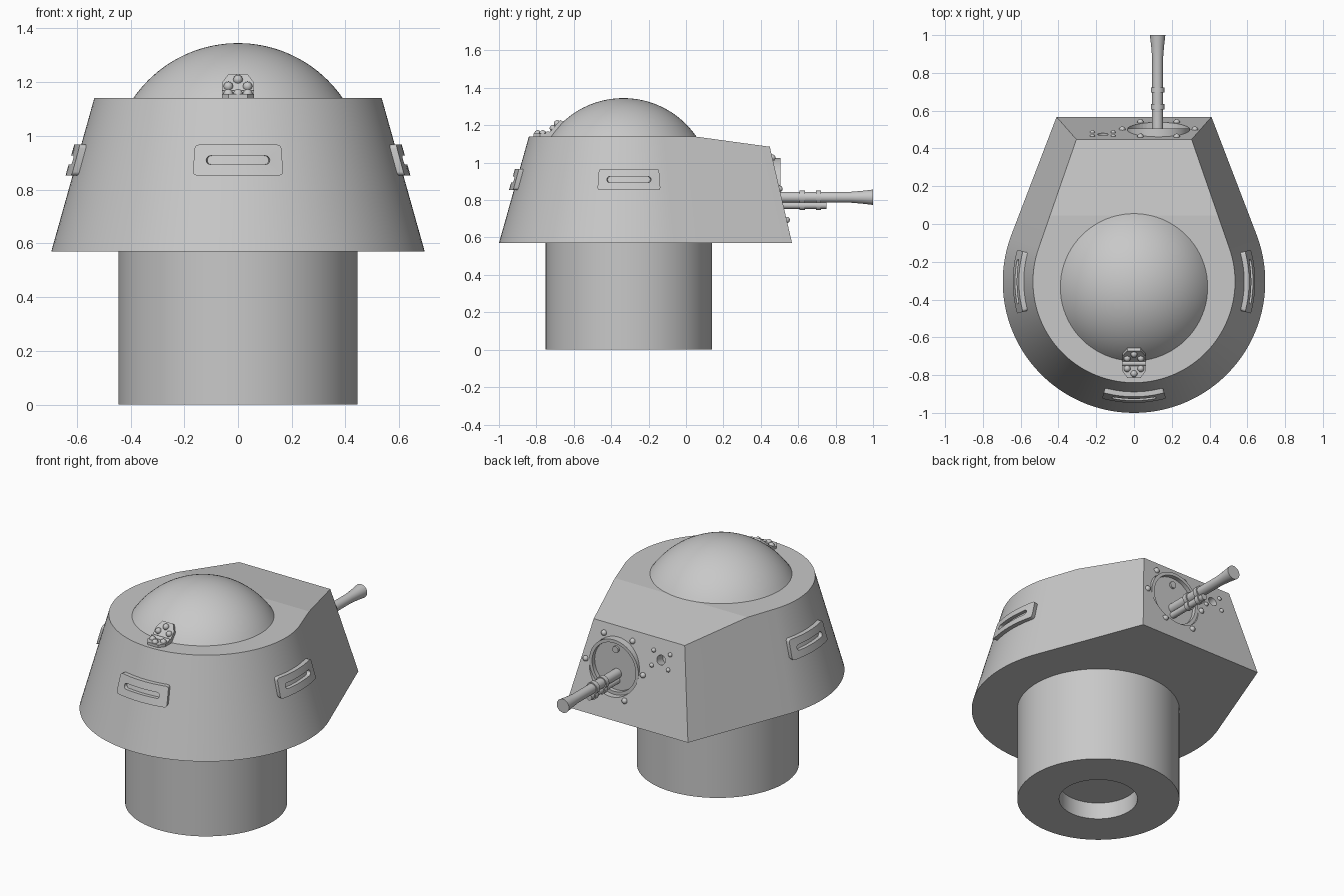
import bpy, bmesh, math
from mathutils import Vector, Matrix

cube = bpy.data.objects.get("Cube")
if cube:
    bpy.data.objects.remove(cube, do_unlink=True)

steel = bpy.data.materials.new("armour_grey")
steel.use_nodes = True
GREY = (0.58, 0.58, 0.58, 1)
steel.diffuse_color = GREY
steel.node_tree.nodes["Principled BSDF"].inputs["Base Color"].default_value = GREY

CY = -0.305                      # centre of the round rear part
Z0, Z1 = 0.57, 1.14              # hull floor and roof
R0, R1 = 0.695, 0.535            # hull radius at floor and roof


def smooth(ob, angle=35):
    bpy.ops.object.select_all(action='DESELECT')
    ob.select_set(True)
    bpy.context.view_layer.objects.active = ob
    bpy.ops.object.shade_smooth_by_angle(angle=math.radians(angle))


def make(name, bm, angle=35):
    bmesh.ops.remove_doubles(bm, verts=bm.verts, dist=1e-5)
    bmesh.ops.recalc_face_normals(bm, faces=bm.faces)
    me = bpy.data.meshes.new(name)
    bm.to_mesh(me)
    bm.free()
    me.materials.append(steel)
    ob = bpy.data.objects.new(name, me)
    bpy.context.collection.objects.link(ob)
    smooth(ob, angle)
    return ob


def strip(bm, a, b):
    """Quads between two closed vertex loops."""
    for i in range(len(a)):
        j = (i + 1) % len(a)
        bm.faces.new((a[i], a[j], b[j], b[i]))


def lathe(name, profile, pos, axis=(0, 0, 1), segs=32):
    """Spin (radius, height) points about an axis."""
    m = Matrix.Translation(pos) @ Vector(axis).to_track_quat('Z', 'Y').to_matrix().to_4x4()
    bm = bmesh.new()
    rings = []
    for r, h in profile:
        turn = [2 * math.pi * i / segs for i in range(segs)]
        rings.append([bm.verts.new(m @ Vector((r * math.cos(t), r * math.sin(t), h))) for t in turn])
    for a, b in zip(rings, rings[1:]):
        strip(bm, a, b)
    return make(name, bm)


def rod(name, r, length, pos, axis=(0, 1, 0), segs=32):
    return lathe(name, [(0, 0), (r, 0), (r, length), (0, length)], pos, axis, segs)


def rivet(name, pos, axis, r=0.017):
    arc = [(r * math.cos(a * math.pi / 8), r * math.sin(a * math.pi / 8)) for a in range(5)]
    lathe(name, [(r, -0.01)] + arc, pos, axis, 12)


# Base column with a shallow round socket underneath
lathe("base_column", [(0, 0.1), (0.215, 0.1), (0.215, 0), (0.445, 0), (0.445, Z0), (0, Z0)],
      (0, CY, 0), segs=96)


# Hull: round rear with tangent sides running to a sloped front plate
def outline(r, corner, z, corner_z):
    steps = 72
    arc = []
    for i in range(steps + 1):
        a = math.radians(20 - 220 * i / steps)
        arc.append(Vector((r * math.cos(a), CY + r * math.sin(a), z)))
    tip = Vector((corner[0], corner[1], z))
    knee = arc[0].lerp(tip, 0.295)
    tip.z = corner_z
    flip = Vector((-1, 1, 1))
    return [tip, knee] + arc + [knee * flip, tip * flip]


bm = bmesh.new()
low = [bm.verts.new(p) for p in outline(R0, (0.41, 0.567), Z0, Z0)]
top = [bm.verts.new(p) for p in outline(R1, (0.305, 0.448), Z1, 1.085)]
strip(bm, low, top)
bm.faces.new(low)
bm.faces.new(top[1:-1])
bm.faces.new((top[0], top[1], top[-2], top[-1]))
hull = make("hull", bm)

# Frame of the front plate
SLOPE = Vector((0, -0.119, 0.515)).normalized()
OUT = Vector((0, SLOPE.z, -SLOPE.y))


def on_plate(x, z):
    return Vector((x, 0.567 - 0.231 * (z - Z0), z))


# Openings for the gun mount and the sight
GX, GZ = 0.13, 0.86
hole = on_plate(-0.165, 0.97)
cutters = [rod("mount_cutter", 0.166, 0.3, (GX, 0.44, GZ), segs=48),
           rod("sight_cutter", 0.028, 0.15, hole - OUT * 0.06, OUT)]
for c in cutters:
    c.hide_render = True
    mod = hull.modifiers.new("cut", 'BOOLEAN')
    mod.object = c
    mod.solver = 'EXACT'
    smooth(hull)
    bpy.ops.object.modifier_apply(modifier=mod.name)
    bpy.data.objects.remove(c, do_unlink=True)
smooth(hull, 5.5)

# Roof dome
DR, DH = 0.39, 0.205
BALL = (DR * DR + DH * DH) / (2 * DH)
tilt = math.asin(DR / BALL)
cap = [(BALL * math.sin(tilt * i / 20), BALL * math.cos(tilt * i / 20) - BALL + DH)
       for i in range(21)]
lathe("roof_dome", cap, (0, -0.335, Z1), segs=80)

# Gun mount: upright ring with a recessed disc
lathe("mount_ring", [(0.146, 0), (0.146, 0.06), (0.165, 0.06), (0.165, 0)],
      (GX, 0.445, GZ), (0, 1, 0), 48)
rod("mount_disc", 0.15, 0.035, (GX, 0.445, GZ), segs=48)
rod("mount_sight", 0.02, 0.012, (GX, 0.48, GZ + 0.1), segs=16)

# Gun: flared barrel, lower tube and two clamps
lathe("gun_barrel", [(0, 0), (0.029, 0), (0.029, 0.4), (0.034, 0.46), (0.041, 0.52), (0, 0.52)],
      (0.125, 0.48, 0.815), (0, 1, 0))
rod("gun_lower_tube", 0.019, 0.27, (0.125, 0.48, 0.772), segs=20)
for y in (0.607, 0.695):
    rod("barrel_clamp", 0.036, 0.028, (0.125, y, 0.815))
    rod("tube_clamp", 0.026, 0.028, (0.125, y, 0.772), segs=20)

# Rivets round the mount and the sight opening
for i in range(6):
    a = math.radians(60 * i)
    rivet("mount_rivet", on_plate(GX + 0.192 * math.cos(a), GZ + 0.192 * math.sin(a)), OUT)
for sx in (-1, 1):
    for sz in (-1, 1):
        rivet("sight_rivet", on_plate(hole.x + 0.055 * sx, hole.z + 0.042 * sz), OUT, 0.013)


# Vision slots: plates bent round the hull with a rounded slit
def rounded(hw, hh, r):
    pts = []
    for k, (sx, sz) in enumerate(((1, 1), (-1, 1), (-1, -1), (1, -1))):
        for i in range(5):
            a = math.pi / 2 * (k + i / 4)
            pts.append((sx * (hw - r) + r * math.cos(a), sz * (hh - r) + r * math.sin(a)))
        if k in (0, 2):
            for i in range(1, 10):
                pts.append((sx * (hw - r) * (1 - i / 5), sz * hh))
    return pts


def vision_slot(name, heading):
    def loop(pts, lift):
        out = []
        for u, v in pts:
            z = 0.91 + v
            r = R0 + (R1 - R0) * (z - Z0) / (Z1 - Z0) + lift
            a = heading + u / 0.62
            out.append(bm.verts.new((r * math.cos(a), CY + r * math.sin(a), z)))
        return out
    bm = bmesh.new()
    edge, slit = rounded(0.165, 0.057, 0.014), rounded(0.118, 0.016, 0.0155)
    loops = [loop(edge, -0.01), loop(edge, 0.026), loop(slit, 0.026), loop(slit, 0.004)]
    for a, b in zip(loops, loops[1:]):
        strip(bm, a, b)
    make(name, bm)


for name, turn in (("left_slot", 0), ("rear_slot", -0.5), ("right_slot", 1)):
    vision_slot(name, turn * math.pi)


# Hinge: one leaf on the roof, one on the dome
def hinge_leaf(name, origin, along, normal, length):
    origin, along, normal = Vector(origin), Vector(along), Vector(normal)
    side = Vector((1, 0, 0))
    half = [(0.06, 0), (0.06, length * 0.6), (0.035, length)]
    shape = half + [(-x, v) for x, v in reversed(half)]
    bm = bmesh.new()
    a, b = [[bm.verts.new(origin + side * x + along * v + normal * h) for x, v in shape]
            for h in (-0.01, 0.016)]
    strip(bm, a, b)
    bm.faces.new(a)
    bm.faces.new(b)
    make(name, bm)
    for x, v in ((-0.036, 0.42), (0.036, 0.42), (0, 0.74)):
        rivet("hinge_bolt", origin + side * x + along * v * length + normal * 0.016, normal, 0.018)


c, s = math.cos(math.radians(49)), math.sin(math.radians(49))
hinge_leaf("roof_hinge_leaf", (0, -0.73, Z1), (0, -1, 0), (0, 0, 1), 0.085)
hinge_leaf("dome_hinge_leaf", (0, -0.728, Z1), (0, c, s), (0, -s, c), 0.105)
rod("hinge_pin", 0.014, 0.12, (-0.06, -0.738, Z1 + 0.014), (1, 0, 0), 16)
